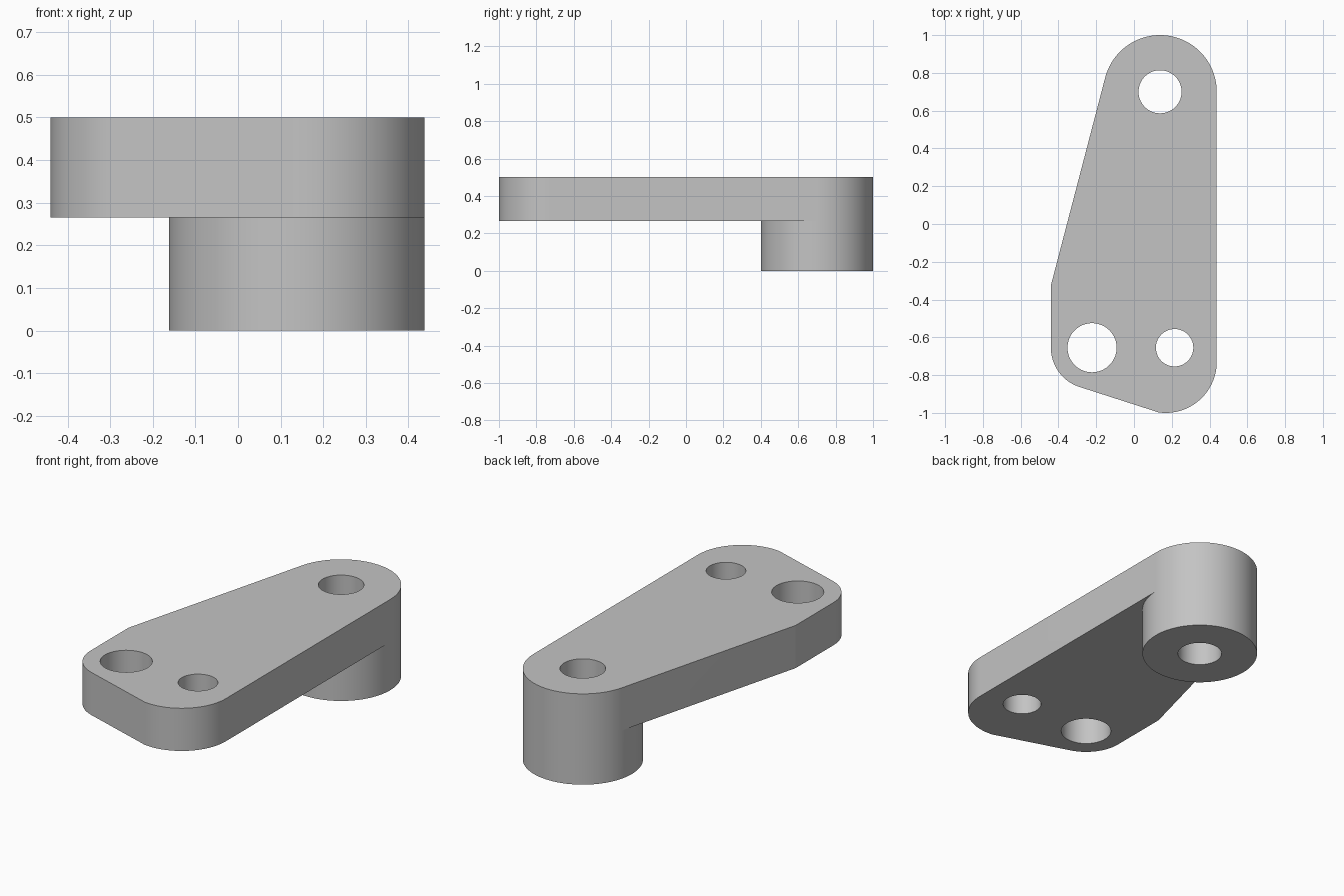
import bpy
import bmesh
from math import radians, cos, sin

cube = bpy.data.objects.get("Cube")
if cube:
    bpy.data.objects.remove(cube, do_unlink=True)

STEP = 3.75                      # degrees between points on every arc
PLATE_BOTTOM, TOP = 0.265, 0.5
PIVOT = (0.138, 0.70)            # boss axis
PIVOT_R = 0.30

grey = bpy.data.materials.new("plain grey")
grey.use_nodes = True
colour = (0.55, 0.55, 0.55, 1)
grey.diffuse_color = colour
grey.node_tree.nodes["Principled BSDF"].inputs["Base Color"].default_value = colour


def arc(centre, r, start, end):
    n = round((end - start) / STEP)
    angles = [radians(start + (end - start) * i / n) for i in range(n + 1)]
    return [(centre[0] + r * cos(a), centre[1] + r * sin(a)) for a in angles]


def prism(name, outline, z0, z1):
    bm = bmesh.new()
    face = bm.faces.new([bm.verts.new((x, y, z0)) for x, y in outline])
    side = bmesh.ops.extrude_face_region(bm, geom=[face], use_keep_orig=True)
    for v in side["geom"]:
        if isinstance(v, bmesh.types.BMVert):
            v.co.z = z1
    bmesh.ops.recalc_face_normals(bm, faces=bm.faces)
    mesh = bpy.data.meshes.new(name)
    bm.to_mesh(mesh)
    bm.free()
    mesh.materials.append(grey)
    obj = bpy.data.objects.new(name, mesh)
    bpy.context.collection.objects.link(obj)
    return obj


def cylinder(name, centre, r, z0, z1):
    return prism(name, arc(centre, r, 0, 360)[:-1], z0, z1)


def combine(target, other, operation):
    other.hide_render = True
    mod = target.modifiers.new(other.name, 'BOOLEAN')
    mod.object, mod.operation, mod.solver = other, operation, 'EXACT'
    bpy.context.view_layer.objects.active = target
    bpy.ops.object.modifier_apply(modifier=mod.name)
    bpy.data.objects.remove(other, do_unlink=True)


# Tapered plate outline, counter-clockwise from the rounded far end
outline = arc(PIVOT, PIVOT_R, 0, 165)
outline += [(-0.44, -0.325)]
outline += arc((-0.222, -0.655), 0.218, 180, 252.5)
outline += arc((0.168, -0.73), 0.27, 262, 360)
arm = prism("lever_arm", outline, PLATE_BOTTOM, TOP)

# Round boss under the far end
combine(arm, cylinder("boss", PIVOT, PIVOT_R, 0, PLATE_BOTTOM), 'UNION')

# Through holes
holes = {
    "pivot_hole": (PIVOT, 0.114),
    "large_hole": ((-0.222, -0.655), 0.13),
    "small_hole": ((0.215, -0.655), 0.099),
}
for name, (centre, r) in holes.items():
    combine(arm, cylinder(name, centre, r, -0.1, TOP + 0.1), 'DIFFERENCE')

bpy.ops.object.select_all(action='DESELECT')
arm.select_set(True)
bpy.context.view_layer.objects.active = arm
bpy.ops.object.shade_smooth_by_angle(angle=radians(9))
